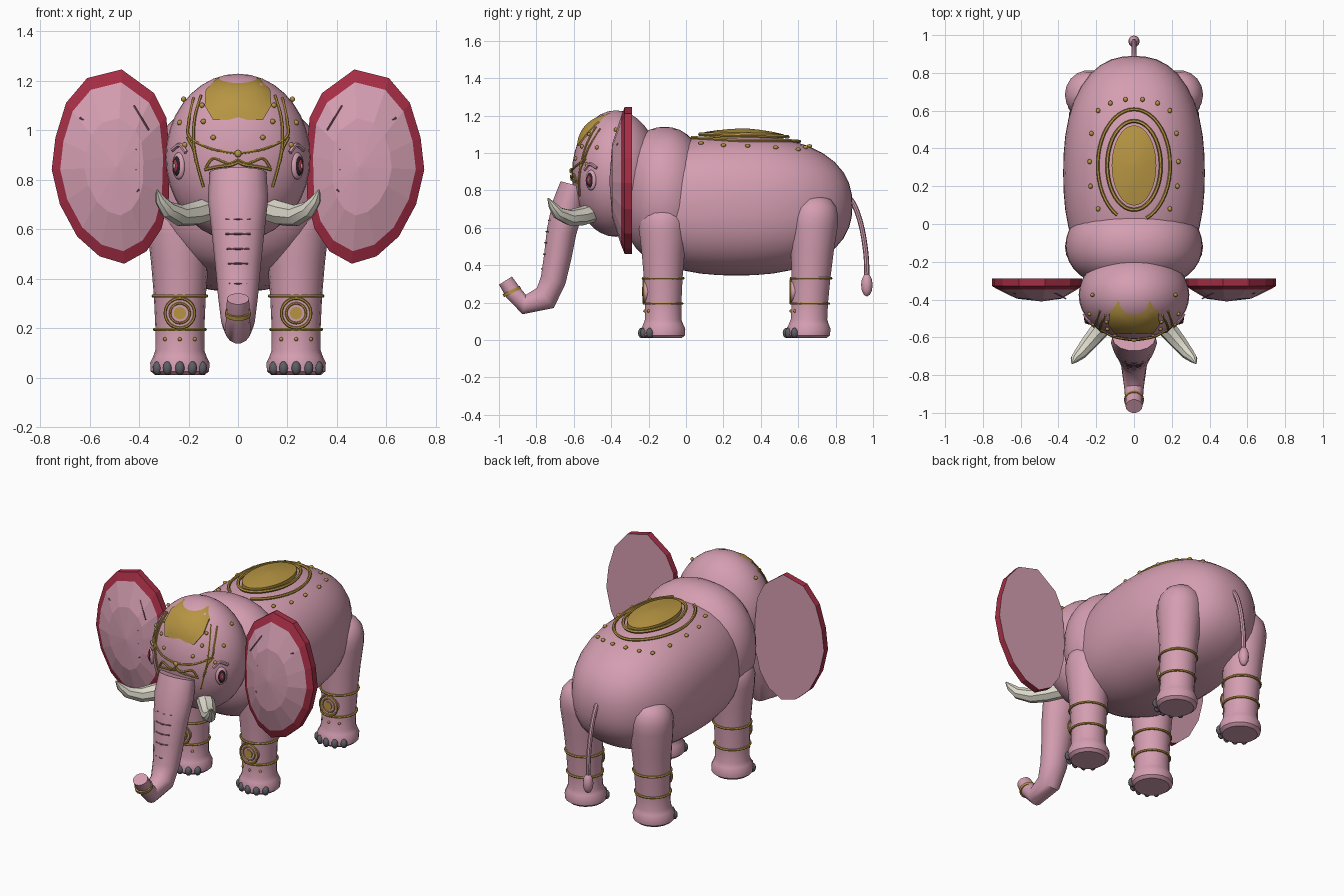
import bpy, bmesh, math
from mathutils import Vector, Matrix

if "Cube" in bpy.data.objects:
    bpy.data.objects.remove(bpy.data.objects["Cube"])


def material(name, rgb):
    m = bpy.data.materials.new(name)
    m.use_nodes = True
    m.diffuse_color = (*rgb, 1)
    m.node_tree.nodes["Principled BSDF"].inputs["Base Color"].default_value = (*rgb, 1)
    return m


PINK = material("pink", (0.66, 0.34, 0.44))
DEEP = material("deep pink", (0.30, 0.12, 0.17))
RED = material("crimson", (0.38, 0.027, 0.06))
GOLD = material("gold", (0.47, 0.30, 0.055))
IVORY = material("ivory", (0.72, 0.70, 0.60))
GREY = material("nail grey", (0.11, 0.11, 0.13))
DARK = material("dark", (0.02, 0.015, 0.02))


def finish(name, bm, mats, angle=40):
    bmesh.ops.recalc_face_normals(bm, faces=bm.faces)
    me = bpy.data.meshes.new(name)
    bm.to_mesh(me)
    bm.free()
    for m in mats if isinstance(mats, list) else [mats]:
        me.materials.append(m)
    if angle:
        me.shade_smooth()
        me.set_sharp_from_angle(angle=math.radians(angle))
    ob = bpy.data.objects.new(name, me)
    bpy.context.scene.collection.objects.link(ob)
    return ob


def ellipsoid(name, loc, rad, mat, p=2.0, seg=32, rot=None):
    """Ellipsoid; p above 2 makes it squarer."""
    bm = bmesh.new()
    bmesh.ops.create_uvsphere(bm, u_segments=seg, v_segments=max(6, seg // 2), radius=1)
    for v in bm.verts:
        v.co /= sum(abs(c) ** p for c in v.co) ** (1 / p)
        c = Vector(a * b for a, b in zip(v.co, rad))
        v.co = (rot @ c if rot else c) + Vector(loc)
    return finish(name, bm, mat, 60)


def skin(name, rings, mat, closed=False, angle=40):
    bm = bmesh.new()
    vs = [[bm.verts.new(c) for c in r] for r in rings]
    n = len(vs[0])
    for i in range(len(vs) if closed else len(vs) - 1):
        a, b = vs[i], vs[(i + 1) % len(vs)]
        for k in range(n):
            bm.faces.new((a[k], a[(k + 1) % n], b[(k + 1) % n], b[k]))
    if not closed:
        bm.faces.new(vs[0])
        bm.faces.new(vs[-1])
    return finish(name, bm, mat, angle)


def sweep(name, pts, radii, mat, seg=8, closed=False, angle=40):
    """Tube along points; a radius may be a (side, depth) pair."""
    pts = [Vector(p) for p in pts]
    n = len(pts)
    if not isinstance(radii, list):
        radii = [radii] * n
    side, rings = None, []
    for i, p in enumerate(pts):
        a = pts[i - 1] if closed or i else p
        b = pts[(i + 1) % n] if closed or i < n - 1 else p
        t = (b - a).normalized()
        if side is None:
            side = Vector((1, 0, 0)) if abs(t.x) < 0.9 else Vector((0, 0, 1))
        side = (side - t * side.dot(t)).normalized()
        up = t.cross(side)
        rw, rh = radii[i] if isinstance(radii[i], tuple) else (radii[i], radii[i])
        ang = [2 * math.pi * k / seg for k in range(seg)]
        rings.append([p + side * rw * math.cos(g) + up * rh * math.sin(g) for g in ang])
    return skin(name, rings, mat, closed, angle)


def smooth_path(pts, steps=5):
    p = [Vector(q) for q in pts]
    p = [2 * p[0] - p[1]] + p + [2 * p[-1] - p[-2]]
    out = []
    for i in range(1, len(p) - 2):
        a, b, c, d = p[i - 1:i + 3]
        for s in range(steps):
            t = s / steps
            out.append(0.5 * (2 * b + (c - a) * t + (2 * a - 5 * b + 4 * c - d) * t * t
                              + (3 * b - a - 3 * c + d) * t ** 3))
    return out + [p[-2]]


def ring(name, c, rx, ry, r, mat, axis="Z", seg=28):
    pts = []
    for k in range(seg):
        g = 2 * math.pi * k / seg
        u, w = rx * math.cos(g), ry * math.sin(g)
        pts.append(Vector(c) + (Vector((u, w, 0)) if axis == "Z" else Vector((u, 0, w))))
    return sweep(name, pts, r, mat, 6, True)


BODY_C, BODY_R, BODY_P = (0, 0.27, 0.72), (0.375, 0.62, 0.375), 2.35
HEAD_C, HEAD_R = (0, -0.375, 0.89), (0.293, 0.235, 0.338)


def on_body(x, y, off=0.0):
    s = 1 - abs(x / BODY_R[0]) ** BODY_P - abs((y - BODY_C[1]) / BODY_R[1]) ** BODY_P
    return Vector((x, y, BODY_C[2] + BODY_R[2] * max(s, 0) ** (1 / BODY_P) + off))


def on_head(x, z, off=0.0):
    s = 1 - (x / HEAD_R[0]) ** 2 - ((z - HEAD_C[2]) / HEAD_R[2]) ** 2
    return Vector((x, HEAD_C[1] - HEAD_R[1] * math.sqrt(max(s, 0)) - off, z))


# Torso and head
ellipsoid("body", BODY_C, BODY_R, PINK, BODY_P, 40)
ellipsoid("shoulders", (0, -0.115, 0.78), (0.362, 0.235, 0.36), PINK, 2.2, 36)
ellipsoid("head", HEAD_C, HEAD_R, PINK, 2.0, 36)

# Trunk
trunk = [(-0.60, .83, .115, .075), (-.63, .72, .122, .088), (-.665, .58, .106, .082),
         (-.685, .45, .092, .076), (-.71, .32, .080, .070), (-.752, .225, .068, .072),
         (-.865, .19, .052, .054), (-.925, .255, .047, .046), (-.965, .318, .045, .042)]
sweep("trunk", [(0, t[0], t[1]) for t in trunk], [(t[2], t[3]) for t in trunk], PINK, 14)
sweep("trunk_band", [(0, -.927, .252), (0, -.935, .268)], [(.053, .052)] * 2, GOLD, 14)
for z, y, w in [(.64, -.735, .05), (.58, -.748, .05), (.52, -.755, .045), (.46, -.762, .04), (.38, -.772, .035)]:
    sweep("trunk_crease", [(-w, y + .012, z), (0, y, z), (w, y + .012, z)], .004, DEEP, 4)

# Tail
sweep("tail", smooth_path([(0, .84, .80), (0, .90, .72), (0, .94, .60), (0, .963, .45), (0, .967, .32)]),
      .014, PINK, 8)
ellipsoid("tail_tuft", (0, .967, .295), (.03, .031, .062), PINK, seg=12)

# Ears: flat back, crimson rim, faceted bulging front
OUTLINE = [(.47, 1.245), (.61, 1.21), (.695, 1.11), (.738, .97), (.753, .84), (.72, .70), (.65, .57), (.56, .49),
           (.46, .46), (.37, .51), (.31, .60), (.28, .72), (.275, .90), (.29, 1.05), (.34, 1.15)]
EAR_MID = Vector((.49, .85))
for s, side in ((1, "left"), (-1, "right")):
    bm = bmesh.new()
    loops = []
    for k, y in ((1, -.288), (1, -.328), (.87, -.348), (.5, -.395)):
        loops.append([])
        for p in OUTLINE:
            q = EAR_MID + (Vector(p) - EAR_MID) * k
            loops[-1].append(bm.verts.new((s * q.x, y, q.y)))
    n = len(OUTLINE)
    bm.faces.new(loops[0])
    for j in range(3):
        for i in range(n):
            f = bm.faces.new((loops[j][i], loops[j][(i + 1) % n], loops[j + 1][(i + 1) % n], loops[j + 1][i]))
            f.material_index = 1 if j < 2 else 0
    tip = bm.verts.new((s * EAR_MID.x, -.41, EAR_MID.y))
    for i in range(n):
        bm.faces.new((loops[3][i], loops[3][(i + 1) % n], tip))
    finish(side + "_ear", bm, [PINK, RED], 0)
    # Radial creases
    for a, b in (((.41, .92), (.64, 1.05)), ((.41, .84), (.65, .80)), ((.40, .76), (.52, .64)), ((.36, 1.0), (.42, 1.1))):
        sweep(side + "_ear_crease", [(s * a[0], -.396, a[1]), (s * b[0], -.365, b[1])], .004, DEEP, 4)

# Legs with feet, nails and gold bands
LEG = [(.10, .01), (.118, .025), (.12, .06), (.108, .085), (.099, .11), (.099, .20), (.105, .33), (.116, .46),
       (.13, .58), (.131, .63), (.118, .68), (.085, .718), (.04, .733)]
for s, side in ((1, "left"), (-1, "right")):
    for end, cy, dy, lift in (("front", -.122, 0, 0), ("rear", .652, .035, .035)):
        name, x = f"{side}_{end}_", s * .235
        mid = lambda z: cy + dy * z / .7
        rings = []
        for r, z in LEG:
            z += lift * max(0, (z - .33) / .4)
            rings.append([(x + r * math.cos(k * math.pi / 9), mid(z) + r * math.sin(k * math.pi / 9), z)
                          for k in range(18)])
        skin(name + "leg", rings, PINK, angle=35)
        for z, r in ((.33, .108), (.195, .102)):
            ring(name + "band", (x, mid(z), z), r, r, .007, GOLD)
        for deg in (-52, -26, 0, 26, 52):
            g = math.radians(deg)
            ellipsoid(name + "nail", (x + .115 * math.sin(g), cy - .115 * math.cos(g), .038),
                      (.02, .02, .028), GREY, seg=10)
        front = mid(.26) - .106
        sweep(name + "medallion_base", [(x, front + .03, .26), (x, front, .26)], .058, PINK, 24)
        ring(name + "medallion_outer", (x, front, .26), .06, .06, .006, GOLD, "Y")
        ring(name + "medallion_inner", (x, front, .26), .04, .04, .005, GOLD, "Y")
        sweep(name + "medallion_disc", [(x, front + .01, .26), (x, front - .006, .26)], .025, GOLD, 20)
        for dx in (-.06, 0, .06):
            y = mid(.155) - math.sqrt(.099 ** 2 - dx * dx)
            ellipsoid(name + "stud", (x + dx, y, .155), (.008, .008, .008), GOLD, seg=8)

    # Tusk
    sweep(side + "_tusk", [(s * .12, -.50, .68), (s * .18, -.56, .662), (s * .235, -.625, .655), (s * .285, -.685, .68),
                           (s * .315, -.715, .72), (s * .328, -.738, .758)],
          [.05, .05, .043, .034, .022, .004], IVORY, 8, angle=25)

    # Eye and brow
    c = on_head(s * .24, .855)
    normal = Vector((c.x / HEAD_R[0] ** 2, (c.y - HEAD_C[1]) / HEAD_R[1] ** 2, 0)).normalized()
    rot = Matrix.Rotation(math.atan2(normal.x, -normal.y), 3, "Z")
    ellipsoid(side + "_eyelid", c, (.035, .016, .055), PINK, seg=16, rot=rot)
    ellipsoid(side + "_eye", c + normal * .007, (.024, .014, .042), DARK, seg=16, rot=rot)
    ellipsoid(side + "_iris", c + normal * .014, (.015, .010, .027), RED, seg=12, rot=rot)
    ellipsoid(side + "_eye_glint", c + normal * .022, (.005, .004, .011), IVORY, seg=8, rot=rot)
    sweep(side + "_brow", smooth_path([on_head(s * a, b, .004) for a, b in ((.21, .91), (.235, .94), (.265, .92))]),
          .009, PINK, 6)

    # Head filigree
    for path in (((.18, 1.13), (.20, 1.03), (.195, .97), (.11, .925), (0, .905)),
                 ((.15, 1.14), (.175, 1.05), (.18, .95), (.165, .86), (.14, .77)),
                 ((.13, .85), (.10, .885), (.04, .865), (0, .88)),
                 ((.135, .84), (.08, .852), (.03, .858), (0, .87)),
                 ((.205, .97), (.18, .92), (.17, .87))):
        sweep(side + "_filigree", smooth_path([on_head(s * a, b, .004) for a, b in path]), .006, GOLD, 6)
    for a, b in ((.22, 1.125), (.235, 1.03), (.145, 1.10), (.14, 1.035), (.10, .97), (.215, .94)):
        ellipsoid(side + "_head_stud", on_head(s * a, b), (.011, .011, .011), GOLD, seg=8)

    # Studs around the saddle ornament
    for a, b in ((.19, .08), (.23, .20), (.235, .33), (.225, .48), (.19, .60), (.125, .64), (.045, .66)):
        ellipsoid(side + "_saddle_stud", on_body(s * a, b, .004), (.012, .014, .01), GOLD, seg=8)
ellipsoid("forehead_bead", on_head(0, .905, .004), (.015, .01, .015), GOLD, seg=10)

# Forehead plate, curved over the head
half = [(.085, 1.21), (.13, 1.165), (.135, 1.10), (.10, 1.04)]
octagon = half + [(-a, b) for a, b in reversed(half)]
rings = [[on_head(a, b, -.02) for a, b in octagon]]
for k in (1, .75, .5, .25, .05):
    rings.append([on_head(a * k, 1.13 + (b - 1.13) * k, .012) for a, b in octagon])
skin("forehead_plate", rings, GOLD)


# Saddle ornament: domed plate and two rings
def ellipse(rx, ry, off, a0=0, a1=360, n=40):
    ang = [math.radians(a0 + (a1 - a0) * k / n) for k in range(n)]
    return [on_body(rx * math.cos(g), .31 + ry * math.sin(g), off) for g in ang]


plate = [ellipse(.118, .212, -.02)] + [ellipse(.118 * k, .212 * k, .025 + .013 * (1 - k)) for k in (1, .7, .4, .05)]
skin("saddle_plate", plate, GOLD)
sweep("saddle_inner_ring", ellipse(.142, .235, .016), .010, GOLD, 6, True)
sweep("saddle_outer_ring", ellipse(.192, .297, .008, -70, 250), .009, GOLD, 6)
